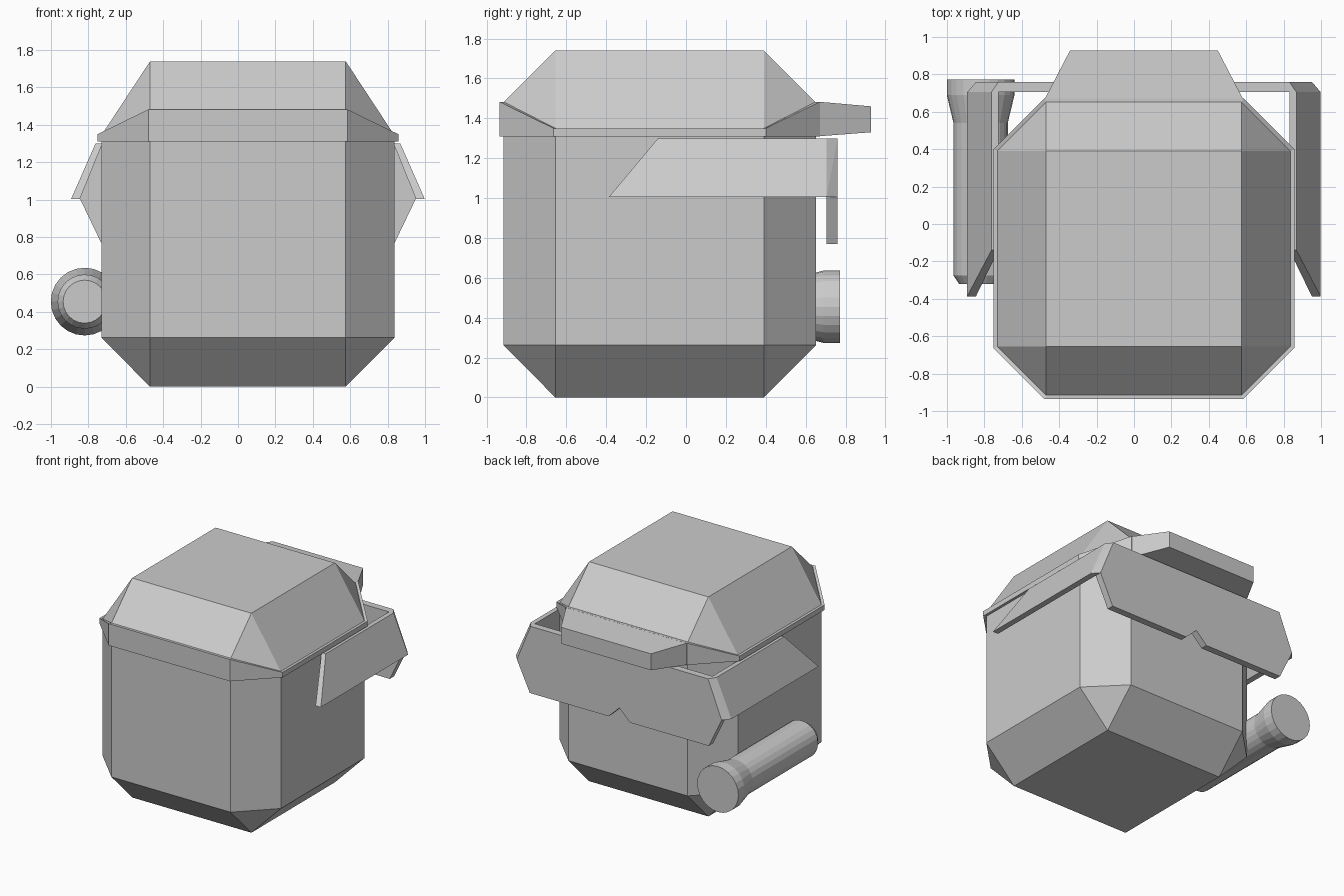
import bpy, bmesh, math
from mathutils import Matrix

if "Cube" in bpy.data.objects:
    bpy.data.objects.remove(bpy.data.objects["Cube"])

CX, CY = 0.053, -0.132   # axis of the head block


def finish(name, bm):
    bmesh.ops.recalc_face_normals(bm, faces=bm.faces[:])
    mesh = bpy.data.meshes.new(name)
    bm.to_mesh(mesh)
    bm.free()
    obj = bpy.data.objects.new(name, mesh)
    bpy.context.collection.objects.link(obj)
    return obj


def hull(name, points):
    """Convex solid around the points, with flat faces merged."""
    bm = bmesh.new()
    verts = [bm.verts.new(p) for p in points]
    bmesh.ops.convex_hull(bm, input=verts)
    bmesh.ops.dissolve_limit(bm, angle_limit=math.radians(0.5),
                             verts=bm.verts[:], edges=bm.edges[:])
    return finish(name, bm)


def octagon(half, flat, z_end, z_side):
    """Chamfered square; front/back corners at z_end, side corners at z_side."""
    pts = [(flat, -half, z_end), (half, -flat, z_side), (half, flat, z_side), (flat, half, z_end),
           (-flat, half, z_end), (-half, flat, z_side), (-half, -flat, z_side), (-flat, -half, z_end)]
    return [(CX + x, CY + y, z) for x, y, z in pts]


def square(half, z):
    return [(CX + sx * half, CY + sy * half, z) for sx in (-1, 1) for sy in (-1, 1)]


# Faceted main body with bevelled base and crown
hull("body", square(0.523, 0) + octagon(0.783, 0.523, 0.262, 0.262)
     + octagon(0.783, 0.523, 1.48, 1.345) + square(0.523, 1.74))

# Thin band around the crown, taller at front and back
bm = bmesh.new()
loops = [octagon(0.783, 0.523, 1.31, 1.31), octagon(0.804, 0.532, 1.31, 1.31),
         octagon(0.804, 0.532, 1.483, 1.35), octagon(0.783, 0.523, 1.483, 1.35)]
rings = [[bm.verts.new(p) for p in loop] for loop in loops]
for a, b in zip(rings, rings[1:]):
    for i in range(8):
        j = (i + 1) % 8
        bm.faces.new((a[i], a[j], b[j], b[i]))
finish("crown_band", bm)

# Visor sticking out of the back
hull("visor", [(CX + s * w, y, z) for s in (-1, 1)
               for w, y, z in ((0.532, 0.665, 1.31), (0.532, 0.665, 1.483),
                               (0.395, 0.928, 1.33), (0.395, 0.928, 1.46))])

# Slanted side flaps
for side, s in (("left", -1), ("right", 1)):
    hull("flap_" + side, [(CX + s * w, y, z) for w, y, z in (
        (0.815, 0.705, 1.3), (0.815, -0.14, 1.3), (0.945, 0.705, 1.005), (0.945, -0.387, 1.005),
        (0.778, 0.76, 1.3), (0.778, -0.14, 1.3), (0.898, 0.76, 1.005), (0.898, -0.387, 1.005))])

# Back plate joining the flaps, with a notch in its lower edge
half = [(0.778, 1.3), (0.898, 1.005), (0.785, 0.77), (0.095, 0.77)]
outline = [(-w, z) for w, z in half] + [(0, 0.86)] + [(w, z) for w, z in reversed(half)]
bm = bmesh.new()
plate = bm.faces.new([bm.verts.new((CX + x, 0.705, z)) for x, z in outline])
ext = bmesh.ops.extrude_face_region(bm, geom=[plate], use_keep_orig=True)
bmesh.ops.translate(bm, vec=(0, 0.055, 0),
                    verts=[g for g in ext["geom"] if isinstance(g, bmesh.types.BMVert)])
finish("back_plate", bm)

# Turned tube on the left side: (y, radius) profile
bm = bmesh.new()
profile = [(-0.32, 0.115), (-0.275, 0.145), (0.54, 0.145), (0.69, 0.181), (0.773, 0.181)]
n = 24
rings = [[bm.verts.new((-0.82 + r * math.cos(k * math.tau / n), y,
                        0.455 + r * math.sin(k * math.tau / n))) for k in range(n)]
         for y, r in profile]
for a, b in zip(rings, rings[1:]):
    for i in range(n):
        j = (i + 1) % n
        bm.faces.new((a[i], a[j], b[j], b[i]))
bm.faces.new(rings[0])
bm.faces.new(rings[-1])
finish("side_tube", bm)
